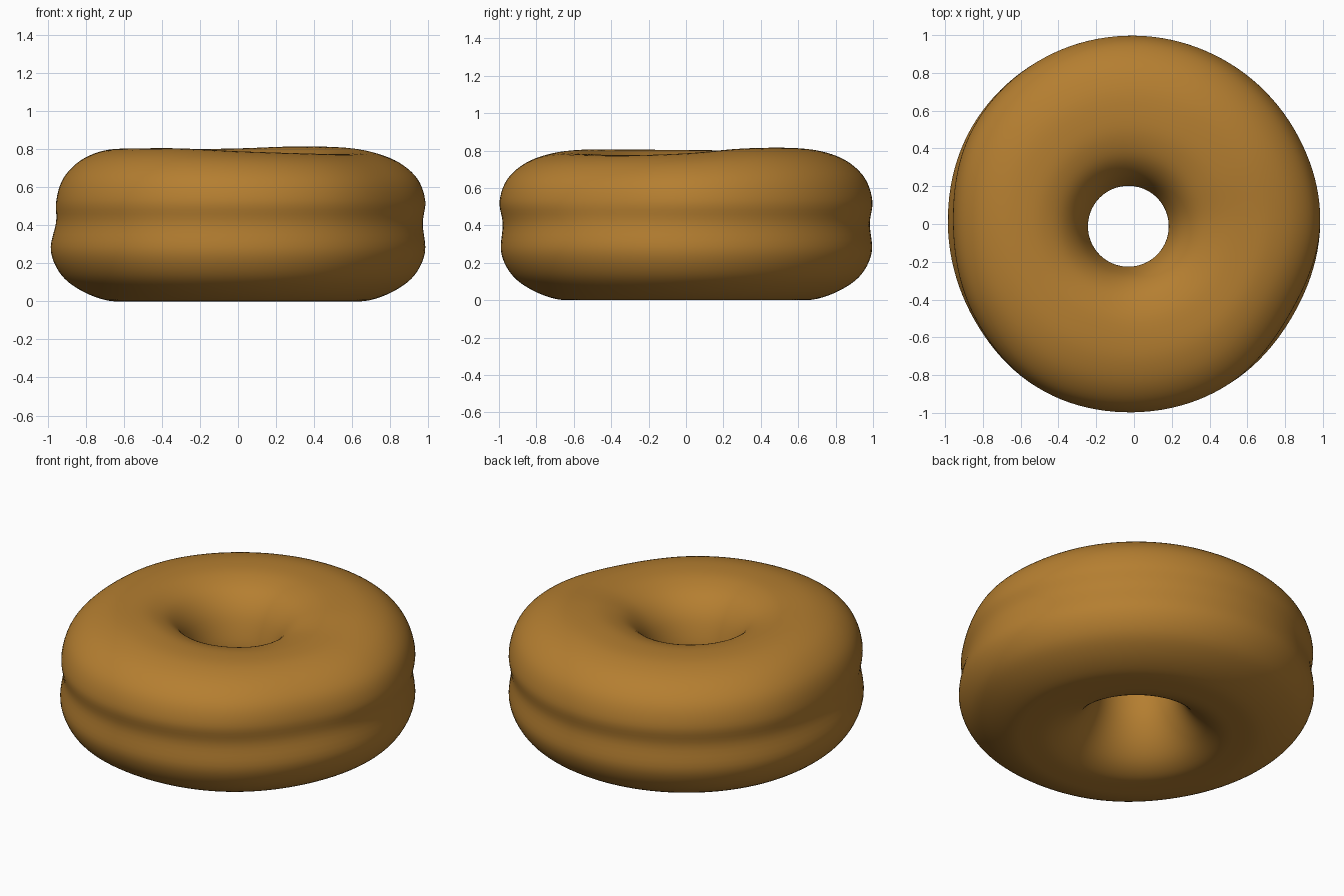
import bpy, bmesh, math

if "Cube" in bpy.data.objects:
    bpy.data.objects.remove(bpy.data.objects["Cube"])

N_AROUND, STEPS = 128, 5

# Cross-section (radius, height), counter-clockwise from the underside
PROFILE = [(0.58, 0.0), (0.70, 0.008), (0.83, 0.06), (0.93, 0.14), (0.984, 0.26),
           (0.972, 0.41), (0.985, 0.53), (0.945, 0.65), (0.85, 0.74), (0.72, 0.79),
           (0.58, 0.80), (0.46, 0.785), (0.35, 0.735), (0.27, 0.64), (0.222, 0.50),
           (0.215, 0.40), (0.235, 0.27), (0.29, 0.15), (0.37, 0.06), (0.47, 0.01)]

# Hand-shaped irregularity, one value per 30 degrees starting at +x
LOWER = [1.0, 1.0, 1.005, 1.01, 1.015, 1.015, 1.0, 1.0, 1.02, 1.005, 1.0, 0.985]
UPPER = [1.0, 1.0, 1.005, 1.012, 1.015, 1.005, 0.97, 0.99, 1.02, 1.012, 1.0, 0.965]
CROWN = [0.785, 0.81, 0.815, 0.805, 0.80, 0.80, 0.803, 0.805, 0.805, 0.79, 0.78, 0.775]


def spline(p0, p1, p2, p3, t):
    return 0.5 * (2 * p1 + (p2 - p0) * t + (2 * p0 - 5 * p1 + 4 * p2 - p3) * t * t
                  + (3 * p1 - p0 - 3 * p2 + p3) * t ** 3)


def periodic(values, u):
    n, i = len(values), math.floor(u)
    return spline(*[values[(i + k) % n] for k in (-1, 0, 1, 2)], u - i)


def smooth(a, b, x):
    t = min(1, max(0, (x - a) / (b - a)))
    return t * t * (3 - 2 * t)


def dough_point(r, z, a):
    u = a / (2 * math.pi) * 12
    up = smooth(0.28, 0.55, z)
    scale = periodic(LOWER, u) * (1 - up) + periodic(UPPER, u) * up
    outer = smooth(0.45, 0.95, r)
    r *= 1 + (scale - 1) * outer
    z *= 1 + (periodic(CROWN, u) / 0.80 - 1) * smooth(0.45, 0.8, z)
    inner = 1 - smooth(0.2, 0.7, r)          # hole sits slightly off centre
    return (r * math.cos(a) - 0.03 * inner, r * math.sin(a) - 0.012 * inner, max(z, 0))


# Doughnut ring swept around z
rs, zs = zip(*PROFILE)
section = [(periodic(rs, i / STEPS), periodic(zs, i / STEPS))
           for i in range(len(PROFILE) * STEPS)]
bm = bmesh.new()
rings = [[bm.verts.new(dough_point(r, z, 2 * math.pi * j / N_AROUND)) for r, z in section]
         for j in range(N_AROUND)]
m = len(section)
for j in range(N_AROUND):
    a, b = rings[j], rings[(j + 1) % N_AROUND]
    for i in range(m):
        k = (i + 1) % m
        bm.faces.new((a[i], b[i], b[k], a[k])).smooth = True
bmesh.ops.recalc_face_normals(bm, faces=bm.faces)
mesh = bpy.data.meshes.new("doughnut")
bm.to_mesh(mesh)
bm.free()

mat = bpy.data.materials.new("golden brown dough")
mat.diffuse_color = (0.46, 0.21, 0.03, 1)
mat.use_nodes = True
mat.node_tree.nodes["Principled BSDF"].inputs["Base Color"].default_value = mat.diffuse_color
mesh.materials.append(mat)
bpy.context.collection.objects.link(bpy.data.objects.new("doughnut", mesh))
